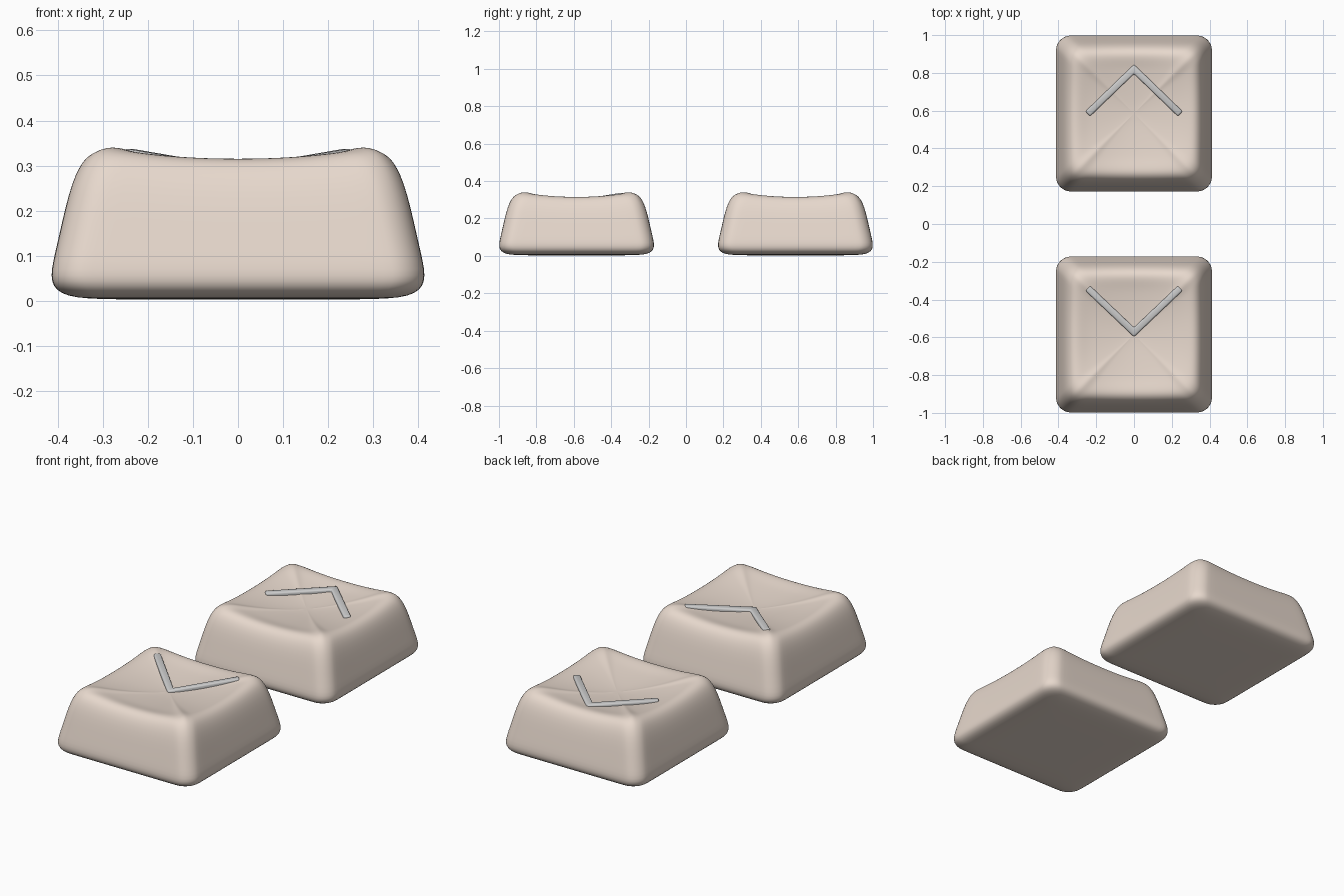
import bpy, bmesh, math
from mathutils import Vector

if "Cube" in bpy.data.objects:
    bpy.data.objects.remove(bpy.data.objects["Cube"])

# Keycap cross-section: half width, corner radius, corner height, dip at mid-side
RINGS = [
    (0.15, 0.03, 0.003, 0), (0.30, 0.05, 0.003, 0), (0.36, 0.06, 0.007, 0),
    (0.392, 0.075, 0.016, 0), (0.410, 0.08, 0.032, 0), (0.415, 0.08, 0.055, 0),
    (0.411, 0.08, 0.085, 0), (0.398, 0.08, 0.14, 0.001), (0.383, 0.08, 0.21, 0.004),
    (0.368, 0.08, 0.268, 0.012), (0.353, 0.08, 0.305, 0.019), (0.338, 0.08, 0.328, 0.024),
    (0.32, 0.08, 0.340, 0.026), (0.30, 0.075, 0.343, 0.027), (0.275, 0.07, 0.339, 0.027),
    (0.24, 0.06, 0.328, 0.024), (0.20, 0.05, 0.316, 0.017), (0.15, 0.035, 0.304, 0.010),
    (0.10, 0.025, 0.295, 0.005), (0.05, 0.012, 0.289, 0.002),
]


def rounded_square(w, r, arc=6, side=8):
    corners = []
    for q in range(4):
        base = math.pi / 2 * q
        c = Vector((math.cos(base + math.pi / 4), math.sin(base + math.pi / 4))) * (w - r) * math.sqrt(2)
        corners.append([c + r * Vector((math.cos(base + math.pi / 2 * i / arc),
                                        math.sin(base + math.pi / 2 * i / arc)))
                        for i in range(arc + 1)])
    pts = []
    for q in range(4):
        pts += corners[q]
        a, b = corners[q][-1], corners[(q + 1) % 4][0]
        pts += [a.lerp(b, i / side) for i in range(1, side)]
    return pts


def make_object(name, bm, y):
    bmesh.ops.recalc_face_normals(bm, faces=bm.faces)
    me = bpy.data.meshes.new(name)
    bm.to_mesh(me)
    bm.free()
    ob = bpy.data.objects.new(name, me)
    ob.location.y = y
    bpy.context.collection.objects.link(ob)
    for p in me.polygons:
        p.use_smooth = True
    return ob


def keycap(name, y, mat):
    bm = bmesh.new()
    loops = []
    for w, r, z, dip in RINGS:
        loop = []
        for p in rounded_square(w, r):
            ax, ay = abs(p.x), abs(p.y)
            u = min(ax, ay) / max(ax, ay)
            loop.append(bm.verts.new((p.x, p.y, z - dip * (1 - u ** 2.2))))
        loops.append(loop)
    n = len(loops[0])
    for a, b in zip(loops, loops[1:]):
        for i in range(n):
            j = (i + 1) % n
            bm.faces.new((a[i], a[j], b[j], b[i]))
    # close the base and the middle of the dish
    for loop, z in ((loops[0], 0.003), (loops[-1], 0.287)):
        c = bm.verts.new((0, 0, z))
        for i in range(n):
            bm.faces.new((loop[i], loop[(i + 1) % n], c))
    ob = make_object(name, bm, y)
    ob.data.materials.append(mat)
    sub = ob.modifiers.new("smooth", 'SUBSURF')
    sub.levels = sub.render_levels = 1


def chevron(name, y, apex, end, half=0.018, depth=0.03):
    # mitred V-shaped bar, tops given by apex and end points
    bm = bmesh.new()
    apex, end = Vector(apex), Vector(end)
    d = (end - apex).xy.normalized()
    s = 1 if d.y > 0 else -1
    side = Vector((-d.y, d.x)) * half
    miter = Vector((0, half / abs(d.x)))
    left = Vector((-end.x, end.y, end.z))
    stations = [(left, Vector((-side.x, side.y))), (apex, miter), (end, side)]
    secs = []
    for p, o in stations:
        o = Vector((o.x, o.y, 0))
        down = Vector((0, 0, -depth))
        secs.append([bm.verts.new(v) for v in (p - o, p + o, p + o + down, p - o + down)])
    for a, b in zip(secs, secs[1:]):
        for i in range(4):
            j = (i + 1) % 4
            bm.faces.new((a[i], a[j], b[j], b[i]))
    bm.faces.new(secs[0])
    bm.faces.new(secs[-1])
    ob = make_object(name, bm, y)
    bev = ob.modifiers.new("round", 'BEVEL')
    bev.width, bev.segments = 0.009, 3
    bev.limit_method = 'ANGLE'
    bev.angle_limit = math.radians(60)


beige = bpy.data.materials.new("beige")
beige.diffuse_color = (0.80, 0.69, 0.61, 1)
beige.use_nodes = True
beige.node_tree.nodes["Principled BSDF"].inputs["Base Color"].default_value = beige.diffuse_color

# Up key at the back, down key at the front
keycap("up_keycap", 0.585, beige)
chevron("up_arrow_mark", 0.585, (0, 0.235, 0.314), (0.245, -0.002, 0.315))
keycap("down_keycap", -0.585, beige)
chevron("down_arrow_mark", -0.585, (0, 0.012, 0.297), (0.245, 0.245, 0.338))
